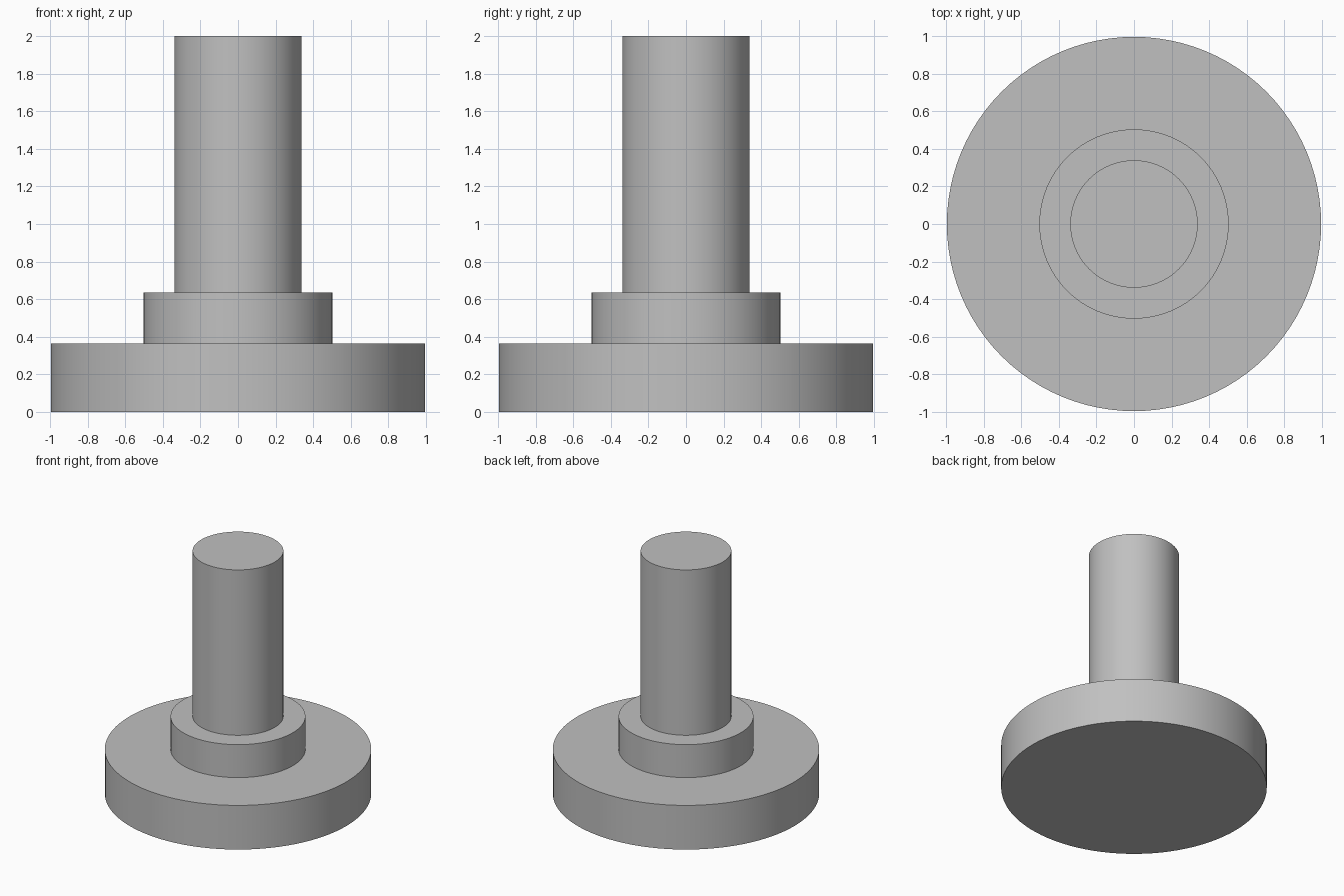
import bpy
import math

cube = bpy.data.objects.get("Cube")
if cube:
    bpy.data.objects.remove(cube, do_unlink=True)

# Plain grey finish shared by every part
GREY = (0.53, 0.53, 0.53, 1)
grey = bpy.data.materials.new("plain_grey")
grey.use_nodes = True
grey.diffuse_color = GREY
grey.node_tree.nodes["Principled BSDF"].inputs["Base Color"].default_value = GREY


def disc(name, radius, bottom, top):
    """Upright solid cylinder between two heights."""
    bpy.ops.mesh.primitive_cylinder_add(
        vertices=96, radius=radius, depth=top - bottom,
        location=(0, 0, (bottom + top) / 2))
    part = bpy.context.object
    part.name = name
    part.data.materials.append(grey)
    bpy.ops.object.shade_smooth_by_angle(angle=math.radians(30))


# Wide base, stepped collar and tall shaft
disc("base_flange", 0.996, 0, 0.364)
disc("collar", 0.504, 0.364, 0.636)
disc("shaft", 0.339, 0.636, 2)
